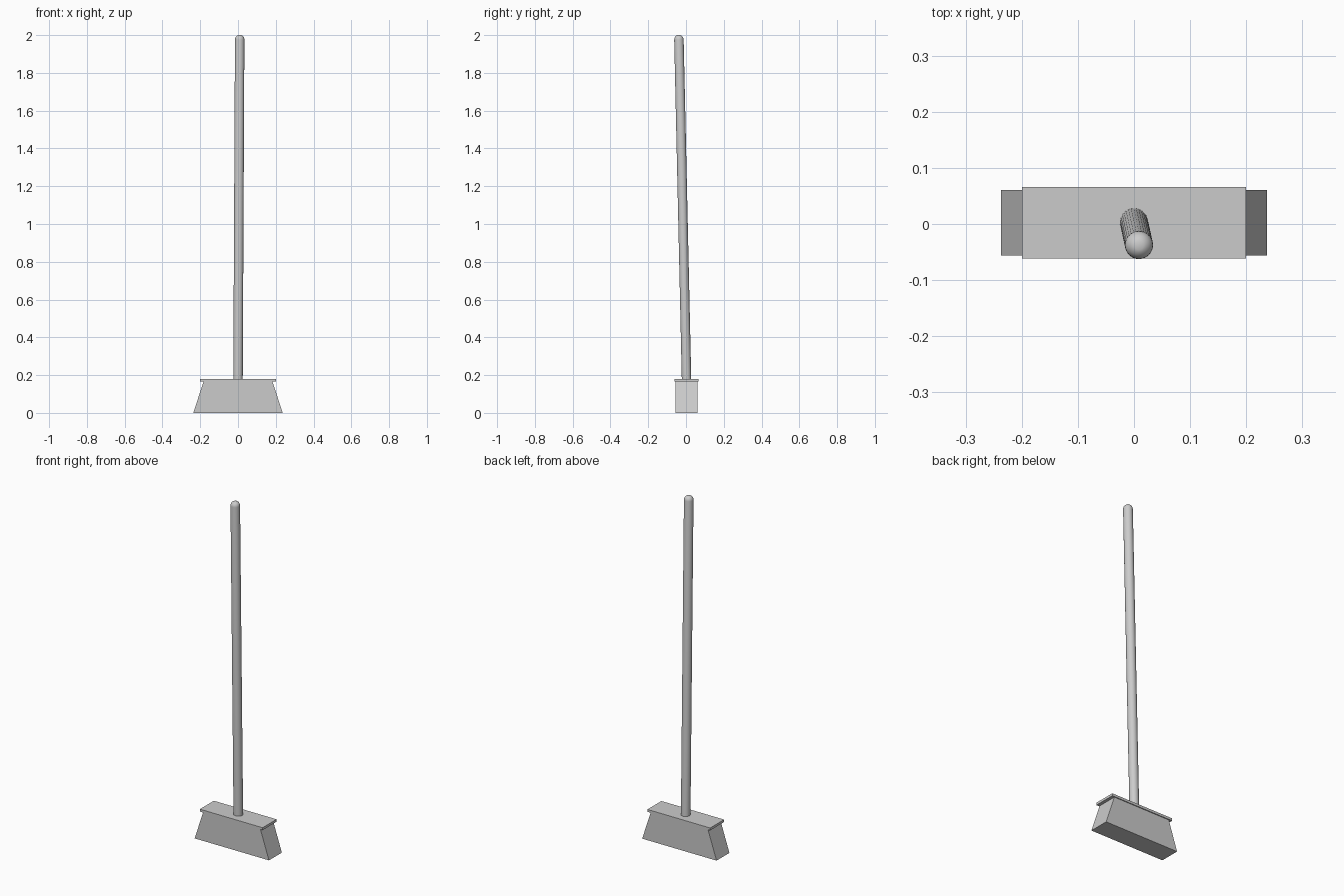
import bpy, bmesh, math
from mathutils import Vector

if "Cube" in bpy.data.objects:
    bpy.data.objects.remove(bpy.data.objects["Cube"])

CY = 0.002  # depth centre of the head


def finish(name, bm):
    bmesh.ops.recalc_face_normals(bm, faces=bm.faces)
    me = bpy.data.meshes.new(name)
    bm.to_mesh(me)
    bm.free()
    ob = bpy.data.objects.new(name, me)
    bpy.context.collection.objects.link(ob)
    return ob


def tapered_box(name, z0, z1, half_bottom, half_top, half_depth):
    bm = bmesh.new()
    bmesh.ops.create_cube(bm, size=2)
    for v in bm.verts:
        top = v.co.z > 0
        v.co.x *= half_top if top else half_bottom
        v.co.y = v.co.y * half_depth + CY
        v.co.z = z1 if top else z0
    return finish(name, bm)


# Head: flared bristles under a thin wooden block
tapered_box("bristles", 0, 0.166, 0.237, 0.182, 0.0585)
tapered_box("head_block", 0.166, 0.18, 0.2, 0.2, 0.0635)

# Handle: round pole with a domed end, revolved then leaned forward
R, SIDES = 0.025, 32
base, tip = Vector((0, 0.003, 0.168)), Vector((0.009, -0.038, 2.0))
length = (tip - base).length
profile = [(R, 0)]
for i in range(6):
    a = math.radians(72) * i / 5
    profile.append((R * math.cos(a), length - R * (math.sin(math.radians(72)) - math.sin(a))))

bm = bmesh.new()
rings = [[bm.verts.new((r * math.cos(2 * math.pi * k / SIDES),
                        r * math.sin(2 * math.pi * k / SIDES), z))
          for k in range(SIDES)] for r, z in profile]
for lo, hi in zip(rings, rings[1:]):
    for k in range(SIDES):
        n = (k + 1) % SIDES
        bm.faces.new((lo[k], lo[n], hi[n], hi[k]))
bm.faces.new(rings[0])
bm.faces.new(rings[-1])
handle = finish("handle", bm)
handle.location = base
handle.rotation_euler = (tip - base).to_track_quat('Z', 'Y').to_euler()
bpy.context.view_layer.objects.active = handle
handle.select_set(True)
bpy.ops.object.shade_smooth_by_angle(angle=math.radians(30))
